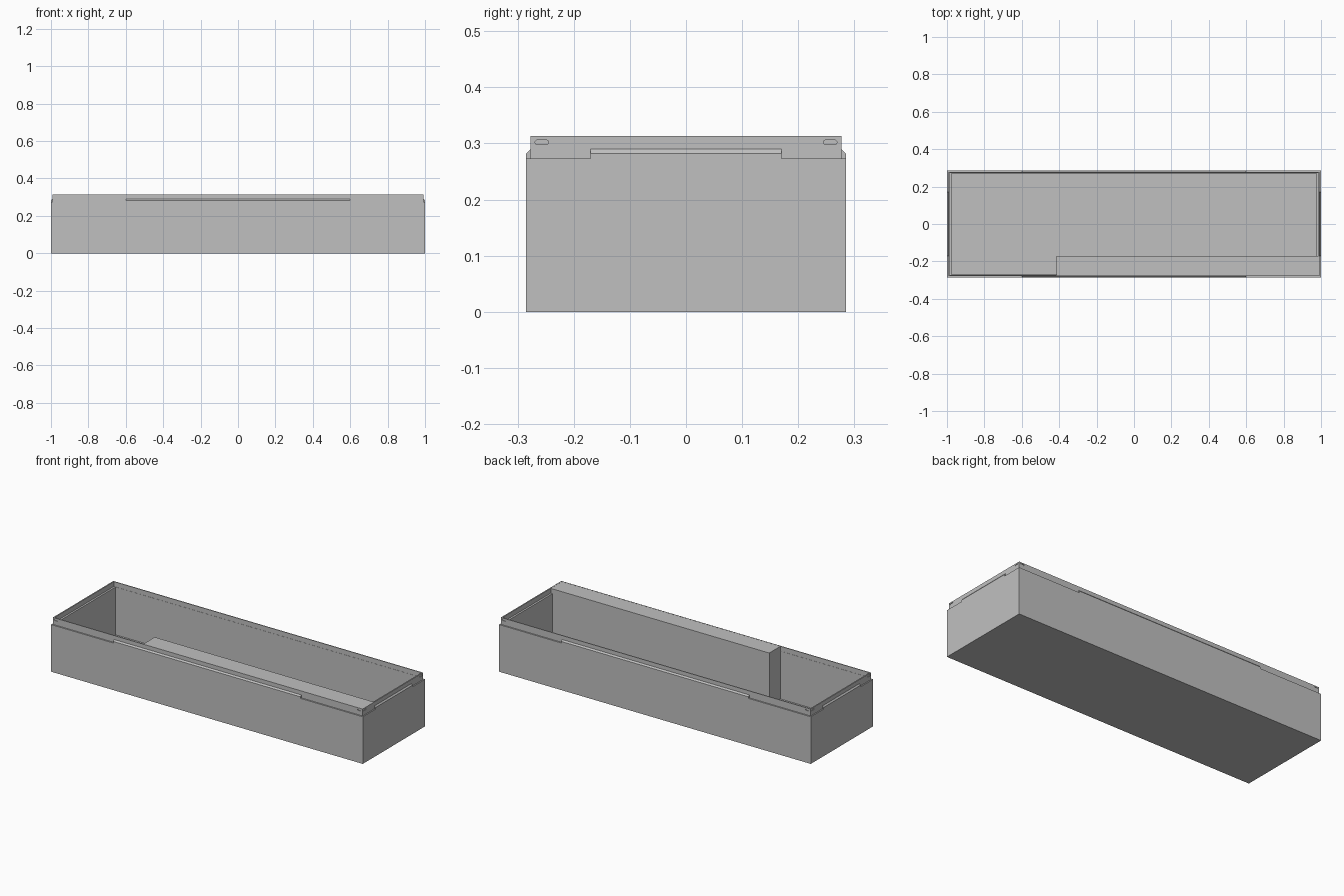
import bpy, bmesh, math
from mathutils import Matrix, Vector

cube = bpy.data.objects.get("Cube")
if cube:
    bpy.data.objects.remove(cube, do_unlink=True)

GREY = (0.53, 0.53, 0.53, 1)
mat = bpy.data.materials.new("light grey")
mat.use_nodes = True
mat.diffuse_color = GREY
mat.node_tree.nodes["Principled BSDF"].inputs["Base Color"].default_value = GREY


def make(name, bm):
    bmesh.ops.recalc_face_normals(bm, faces=bm.faces)
    mesh = bpy.data.meshes.new(name)
    bm.to_mesh(mesh)
    bm.free()
    mesh.materials.append(mat)
    ob = bpy.data.objects.new(name, mesh)
    bpy.context.collection.objects.link(ob)
    return ob


def box(name, x0, x1, y0, y1, z0, z1):
    bm = bmesh.new()
    centre = Vector((x0 + x1, y0 + y1, z0 + z1)) / 2
    bmesh.ops.create_cube(bm, size=1, matrix=Matrix.Translation(centre)
                          @ Matrix.Diagonal((x1 - x0, y1 - y0, z1 - z0, 1)))
    return make(name, bm)


def prism(bm, points, step):
    """Extrude a closed outline along a vector."""
    face = bm.faces.new([bm.verts.new(p) for p in points])
    new = bmesh.ops.extrude_face_region(bm, geom=[face])["geom"]
    bmesh.ops.translate(bm, vec=step, verts=[v for v in new if isinstance(v, bmesh.types.BMVert)])


# Box shell: rectangles (half x, half y, z) from outer base over the lip to the floor
profile = [(1, .285, 0), (1, .285, .273), (.993, .277, .273), (.993, .277, .313),
           (.986, .272, .313), (.986, .272, .285), (.975, .271, .285), (.975, .271, .008)]
bm = bmesh.new()
loops = [[bm.verts.new((sx * hx, sy * hy, z)) for sx, sy in ((-1, -1), (1, -1), (1, 1), (-1, 1))]
         for hx, hy, z in profile]
for a, b in zip(loops, loops[1:]):
    for i in range(4):
        j = (i + 1) % 4
        bm.faces.new((a[i], a[j], b[j], b[i]))
bm.faces.new(loops[0])
bm.faces.new(loops[-1])
shell = make("box_shell", bm)

# Each side: distance to its wall, distance to its lip, half tongue length, slot offset
sides = {"front": (-90, .285, .277, .6, .973), "left": (0, 1, .993, .17, .257),
         "back": (90, .285, .277, .6, .973), "right": (180, 1, .993, .17, .257)}
cut = bmesh.new()
for side, (angle, wall, lip, half, offset) in sides.items():
    turn = Matrix.Rotation(math.radians(angle), 3, "Z")
    # Raised tongue with a sloped top
    bm = bmesh.new()
    outline = [(wall, .272), (wall, .282), (lip, .29), (lip - .002, .29), (lip - .002, .272)]
    prism(bm, [turn @ Vector((d, -half, z)) for d, z in outline],
          turn @ Vector((0, 2 * half, 0)))
    make(side + "_tongue", bm)
    # Rounded shallow slots near the lip corners
    for s in (-1, 1):
        ring = []
        for i in range(12):
            t = math.radians(15 + 30 * i)
            ring.append(turn @ Vector((lip - .003,
                                       s * offset + math.copysign(.008, math.cos(t)) + .004 * math.cos(t),
                                       .302 + .004 * math.sin(t))))
        prism(cut, ring, turn @ Vector((.01, 0, 0)))
cutter = make("slot_cutter", cut)
cutter.hide_render = True
mod = shell.modifiers.new("slots", "BOOLEAN")
mod.operation = "DIFFERENCE"
mod.solver = "EXACT"
mod.object = cutter
bpy.context.view_layer.objects.active = shell
bpy.ops.object.modifier_apply(modifier=mod.name)
bpy.data.objects.remove(cutter, do_unlink=True)

# Solid ledge along the front, level with the rim
box("front_ledge", -.415, .988, -.274, -.17, .004, .3125)

# Low stepped floor bays
edges = [-.415, .01, .46, .98]
for i, (x0, x1) in enumerate(zip(edges, edges[1:])):
    box("floor_bay_%d" % (i + 1), x0, x1, -.172, .274, .004, .012 + .004 * i)
